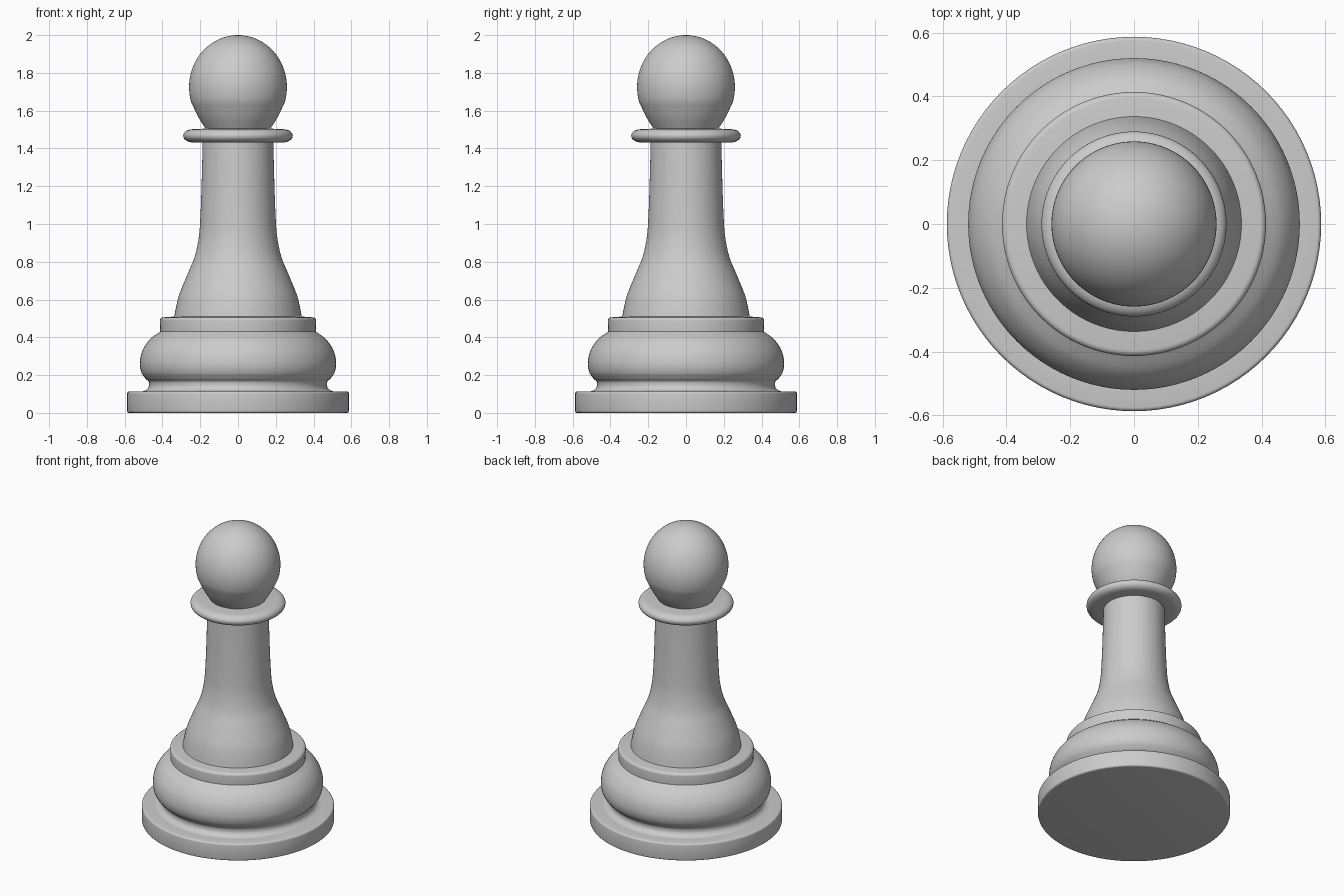
import bpy, bmesh, math

if "Cube" in bpy.data.objects:
    bpy.data.objects.remove(bpy.data.objects["Cube"])

SEGMENTS = 96


def smooth_curve(pts, steps=6):
    """Catmull-Rom interpolation through (radius, z) points."""
    p = [pts[0]] + pts + [pts[-1]]
    out = []
    for i in range(1, len(p) - 2):
        a, b, c, d = p[i - 1:i + 3]
        for s in range(steps):
            t = s / steps
            out.append(tuple(0.5 * (2 * b[k] + (c[k] - a[k]) * t
                       + (2 * a[k] - 5 * b[k] + 4 * c[k] - d[k]) * t ** 2
                       + (3 * b[k] - a[k] - 3 * c[k] + d[k]) * t ** 3) for k in (0, 1)))
    return out + [pts[-1]]


def arc(r, z, rad_r, rad_z, a0, a1, steps=8):
    """Elliptical arc in the (radius, z) plane, angles in degrees."""
    angles = [math.radians(a0 + (a1 - a0) * i / steps) for i in range(steps + 1)]
    return [(max(0, r + rad_r * math.cos(a)), z + rad_z * math.sin(a)) for a in angles]


def lathe(name, profile):
    """Spin a bottom-to-top profile around z."""
    bm = bmesh.new()
    verts = [bm.verts.new((r, 0, z)) for r, z in profile]
    edges = [bm.edges.new(e) for e in zip(verts, verts[1:])]
    bmesh.ops.spin(bm, geom=verts + edges, cent=(0, 0, 0), axis=(0, 0, 1),
                   angle=math.tau, steps=SEGMENTS, use_merge=True)
    bmesh.ops.remove_doubles(bm, verts=bm.verts, dist=1e-5)
    bmesh.ops.recalc_face_normals(bm, faces=bm.faces)
    # make sure open shells face outwards
    bm.faces.ensure_lookup_table()
    face = max(bm.faces, key=lambda f: f.calc_center_median().xy.length)
    if face.normal.xy.dot(face.calc_center_median().xy) < 0:
        bmesh.ops.reverse_faces(bm, faces=bm.faces)
    mesh = bpy.data.meshes.new(name)
    bm.to_mesh(mesh)
    bm.free()
    obj = bpy.data.objects.new(name, mesh)
    bpy.context.collection.objects.link(obj)
    bpy.ops.object.select_all(action='DESELECT')
    obj.select_set(True)
    bpy.context.view_layer.objects.active = obj
    bpy.ops.object.shade_smooth_by_angle(angle=math.radians(40))
    return obj


# Flat foot disc with softened rims
lathe("foot", [(0, 0)] + arc(0.575, 0.01, 0.012, 0.01, -90, 0, 4)
      + arc(0.575, 0.102, 0.012, 0.012, 0, 90, 4) + [(0.505, 0.114)])

# Groove and rounded bulge above the foot
lathe("bulge", smooth_curve([
    (0.505, 0.114), (0.485, 0.122), (0.472, 0.14), (0.473, 0.165), (0.49, 0.182),
    (0.512, 0.215), (0.52, 0.265), (0.506, 0.33), (0.466, 0.39), (0.412, 0.43)]))

# Short ring on top of the bulge
lathe("base_ring", [(0.412, 0.43)] + arc(0.395, 0.488, 0.019, 0.018, 0, 90, 5)
      + [(0.337, 0.51)])

# Flared stem
lathe("stem", smooth_curve([
    (0.337, 0.51), (0.326, 0.57), (0.308, 0.635), (0.267, 0.735), (0.23, 0.825),
    (0.209, 0.92), (0.2, 1.02), (0.193, 1.2), (0.187, 1.432)]))

# Thin rounded collar
lathe("collar", [(0.187, 1.432)] + arc(0.24, 1.467, 0.05, 0.035, -90, 90, 14)
      + [(0.172, 1.505)])

# Slightly egg-shaped head
lathe("head", smooth_curve([(0.172, 1.505), (0.21, 1.566), (0.241, 1.63)])
      + arc(0, 1.725, 0.259, 0.275, -17, 90, 24))
